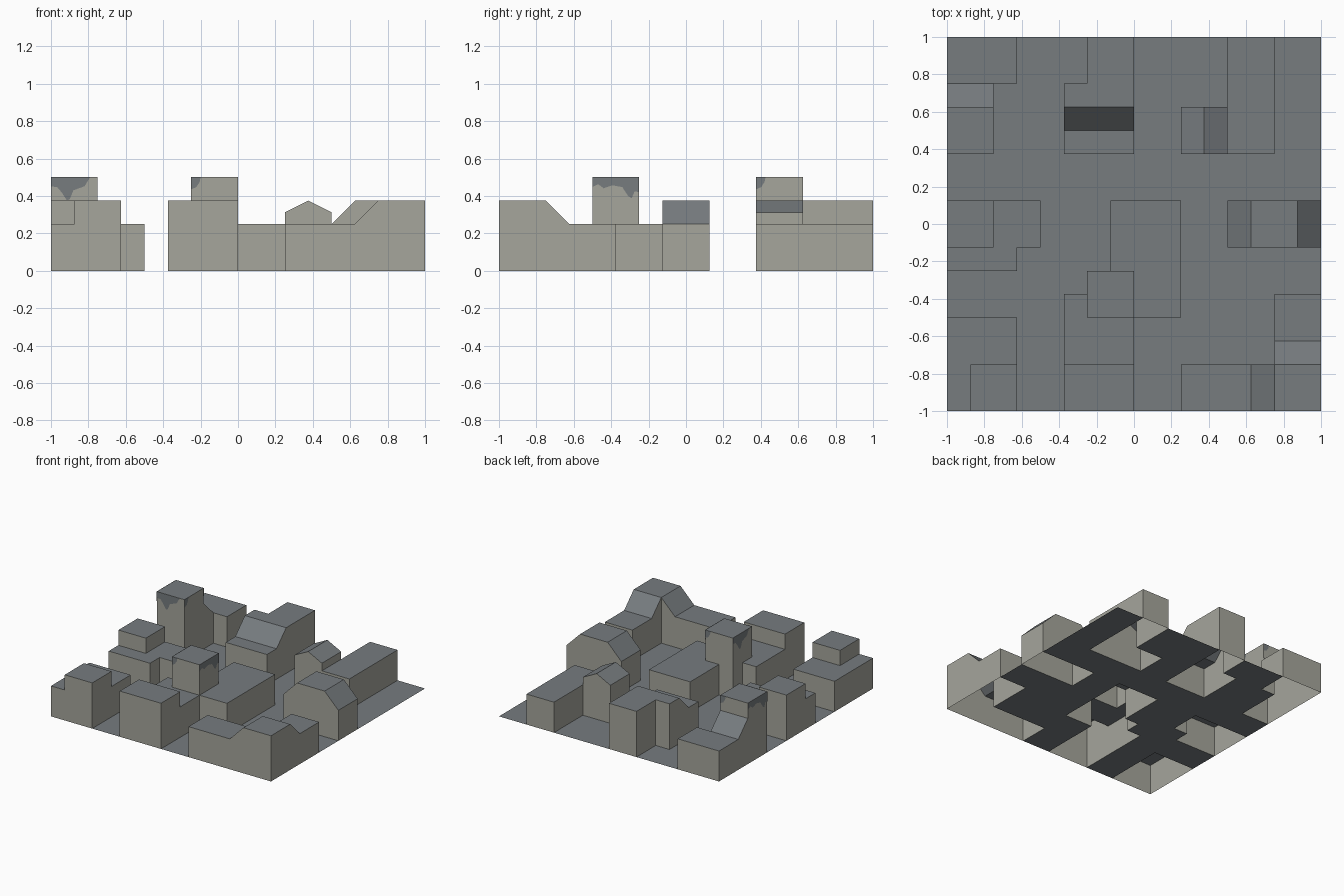
import bpy, bmesh

if "Cube" in bpy.data.objects:
    bpy.data.objects.remove(bpy.data.objects["Cube"])

U = 0.125  # everything sits on a grid of eighths


def material(name, rgb):
    m = bpy.data.materials.new(name)
    m.diffuse_color = tuple((c / 255) ** 2.2 for c in rgb) + (1,)
    m.use_nodes = True
    m.node_tree.nodes["Principled BSDF"].inputs["Base Color"].default_value = m.diffuse_color
    return m


WALL = material("pale_stone_wall", (164, 164, 155))
ROOF = material("slate_grey_roof", (118, 123, 126))
occupied = set()


def finish(bm, name, mats):
    mesh = bpy.data.meshes.new(name)
    bm.to_mesh(mesh)
    bm.free()
    for m in mats:
        mesh.materials.append(m)
    ob = bpy.data.objects.new(name, mesh)
    bpy.context.collection.objects.link(ob)
    return ob


def building(name, *blocks):
    """Open-bottomed building. Block = x0, x1, y0, y1, height[, x slope, y slope]."""
    cells = {}
    for x0, x1, y0, y1, h, *slope in blocks:
        sx, sy = slope or (0, 0)
        for i in range(x0, x1):
            for j in range(y0, y1):
                cells[i, j] = lambda x, y, a=x0, b=y0, h=h, sx=sx, sy=sy: h + sx * (x - a) + sy * (y - b)
    occupied.update(cells)
    bm = bmesh.new()

    def face(points, mat):
        points = list(dict.fromkeys(points))
        if len(points) > 2:
            f = bm.faces.new([bm.verts.new((x * U, y * U, z * U)) for x, y, z in points])
            f.material_index = mat

    for (i, j), top in cells.items():
        corners = [(i, j), (i + 1, j), (i + 1, j + 1), (i, j + 1)]
        face([(x, y, top(x, y)) for x, y in corners], 1)
        # walls down to the lower neighbour on each side
        for k, (di, dj) in enumerate([(0, -1), (1, 0), (0, 1), (-1, 0)]):
            p, q = corners[k], corners[(k + 1) % 4]
            low = cells.get((i + di, j + dj), lambda x, y: 0)
            if top(*p) + top(*q) > low(*p) + low(*q):
                face([(*p, low(*p)), (*q, low(*q)), (*q, top(*q)), (*p, top(*p))], 0)
    bmesh.ops.remove_doubles(bm, verts=bm.verts[:], dist=1e-4)
    bmesh.ops.dissolve_limit(bm, angle_limit=0.02, verts=bm.verts[:], edges=bm.edges[:],
                             delimit={'MATERIAL'})
    return finish(bm, name, [WALL, ROOF])


# Left side, back to front
building("back_left_building",
         (-8, -6, 3, 5, 4), (-8, -6, 5, 6, 3, 0, -1), (-8, -5, 6, 8, 2))
building("middle_left_building",
         (-8, -4, -1, 1, 2), (-8, -5, -2, -1, 2), (-8, -6, -1, 1, 3))
building("front_left_building",
         (-8, -5, -8, -4, 2), (-7, -5, -8, -6, 3))
# Centre
building("back_centre_building",
         (-3, 0, 3, 4, 2), (-3, 0, 4, 5, 2, 0, 1), (-3, 0, 5, 6, 3), (-2, 0, 6, 8, 3))
building("central_building",
         (-3, 0, -8, -6, 3), (-3, 0, -6, -4, 2), (-3, -2, -4, -3, 2),
         (-2, 0, -4, -2, 4), (-1, 2, -2, 1, 2), (0, 2, -4, -2, 2))
# Right side
building("back_right_building",
         (2, 3, 3, 5, 2.5, 0.5, 0), (3, 4, 3, 5, 3, -0.5, 0), (4, 6, 3, 8, 2))
building("middle_right_building",
         (4, 5, -1, 1, 2, 1, 0), (5, 7, -1, 1, 3), (7, 8, -1, 1, 3, -1, 0))
building("front_right_building",
         (2, 5, -8, -6, 2), (5, 6, -8, -6, 2, 1, 0), (6, 8, -8, -6, 3),
         (6, 8, -6, -5, 3, 0, -1), (6, 8, -5, -3, 2))

# Street level fills every cell without a building
bm = bmesh.new()
for i in range(-8, 8):
    for j in range(-8, 8):
        if (i, j) not in occupied:
            bm.faces.new([bm.verts.new((x * U, y * U, 0)) for x, y in
                          [(i, j), (i + 1, j), (i + 1, j + 1), (i, j + 1)]])
bmesh.ops.remove_doubles(bm, verts=bm.verts[:], dist=1e-4)
finish(bm, "streets", [ROOF])

# Roof-coloured stains running down the tower walls: (distance along wall, height)
WIDE = [(0, .452), (.035, .446), (.06, .415), (.085, .377), (.10, .382), (.12, .43),
        (.18, .452), (.20, .485), (.21, .5)]
FULL = [(0, .447), (.03, .463), (.06, .441), (.107, .457), (.16, .447), (.19, .40),
        (.21, .388), (.225, .425), (.25, .42), (.25, .5)]
SMALL = [(0, .436), (.027, .447), (.045, .475), (.05, .5)]


def stain(name, start, along, profile):
    (x, y), (dx, dy) = start, along
    nx, ny = dy * .002, -dx * .002  # just proud of the wall
    bm = bmesh.new()
    bm.faces.new([bm.verts.new((x + dx * s + nx, y + dy * s + ny, z))
                  for s, z in profile + [(0, .5)]])
    finish(bm, name, [ROOF])


for tower, x, y, profiles in [("back_tower", -1, .375, (WIDE, SMALL, SMALL, FULL)),
                              ("central_tower", -.25, -.5, (SMALL, FULL, SMALL, WIDE))]:
    sides = [("front", (x, y), (1, 0)), ("right", (x + .25, y), (0, 1)),
             ("back", (x + .25, y + .25), (-1, 0)), ("left", (x, y + .25), (0, -1))]
    for (side, start, along), profile in zip(sides, profiles):
        stain(f"{tower}_{side}_stain", start, along, profile)
